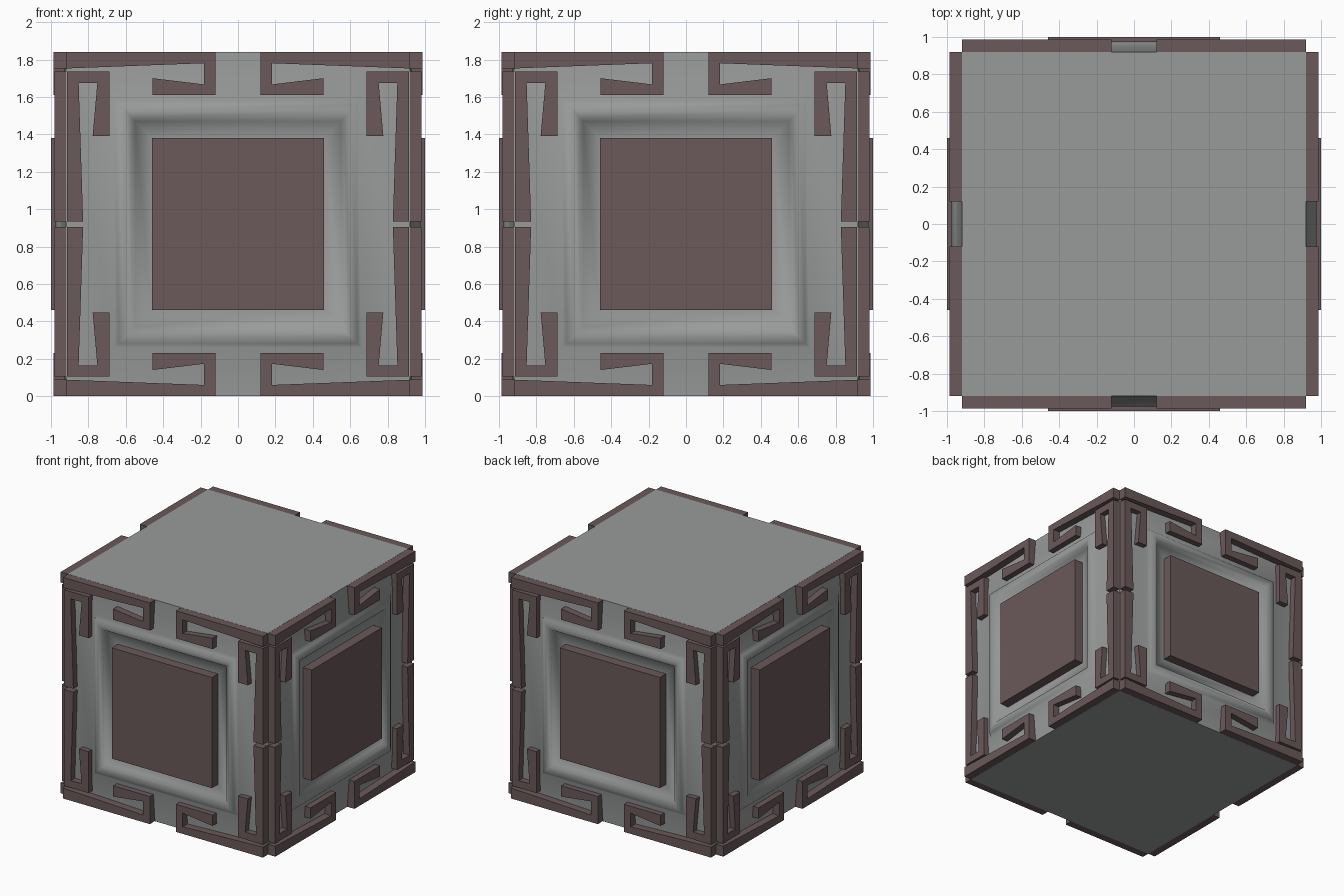
import bpy, bmesh
from math import pi
from mathutils import Matrix, Vector

if "Cube" in bpy.data.objects:
    bpy.data.objects.remove(bpy.data.objects["Cube"])

H = 0.92  # half width of the body; also height of its centre


def material(name, rgb):
    m = bpy.data.materials.new(name)
    m.diffuse_color = (*rgb, 1)
    m.use_nodes = True
    m.node_tree.nodes["Principled BSDF"].inputs["Base Color"].default_value = m.diffuse_color
    return m


brown = material("brown_trim", (0.145, 0.1, 0.1))
grey = material("dark_grey", (0.315, 0.33, 0.322))


def make_object(name, bm, mat):
    bmesh.ops.recalc_face_normals(bm, faces=bm.faces[:])
    me = bpy.data.meshes.new(name)
    bm.to_mesh(me)
    bm.free()
    ob = bpy.data.objects.new(name, me)
    bpy.context.collection.objects.link(ob)
    me.materials.append(mat)
    return ob


def place(side, u, depth, v):
    """Point on one of four sides: u sideways, depth outward, v up from the centre."""
    return Matrix.Rotation(side * pi / 2, 3, 'Z') @ Vector((u, -depth, v + H))


def plate(bm, side, outline, d0, d1, su=1, sv=1):
    """Extrude a flat outline outward from a side, optionally mirrored."""
    rings = [[bm.verts.new(place(side, u * su, d, v * sv)) for u, v in outline]
             for d in (d0, d1)]
    n = len(outline)
    for r in rings:
        bm.faces.new(r)
    for i in range(n):
        j = (i + 1) % n
        bm.faces.new((rings[0][i], rings[0][j], rings[1][j], rings[1][i]))


# Grey body: each side swells gently up to a square frame around a shallow recess
profile = [(H, H), (0.66, 0.94), (0.638, 0.962), (0.605, 0.977),
           (0.567, 0.962), (0.55, 0.935), (0.46, 0.92)]
corners = [(-1, -1), (1, -1), (1, 1), (-1, 1)]
bm = bmesh.new()
for side in range(4):
    rings = [[bm.verts.new(place(side, a * r, d, b * r)) for a, b in corners]
             for r, d in profile]
    for r0, r1 in zip(rings, rings[1:]):
        for i in range(4):
            j = (i + 1) % 4
            bm.faces.new((r0[i], r0[j], r1[j], r1[i]))
    bm.faces.new(rings[-1])
for z in (0, 2 * H):
    bm.faces.new([bm.verts.new((a * H, b * H, z)) for a, b in corners])
bmesh.ops.remove_doubles(bm, verts=bm.verts[:], dist=1e-4)
body = make_object("body", bm, grey)
bpy.context.view_layer.objects.active = body
body.select_set(True)
bpy.ops.object.shade_smooth_by_angle(angle=1.0)

# Hooked trim outlines for the upper right quarter of a side
edge_hook = [(0.92, 0.919), (0.12, 0.919), (0.12, 0.69), (0.457, 0.69),
             (0.457, 0.78), (0.183, 0.747), (0.183, 0.86), (0.92, 0.832)]
post_hook = [(0.915, 0.815), (0.688, 0.815), (0.688, 0.472), (0.777, 0.472),
             (0.752, 0.755), (0.852, 0.755), (0.828, 0.015), (0.915, 0.015)]
square = [(a * 0.46, b * 0.46) for a, b in corners]

for side, label in enumerate(("front", "right", "back", "left")):
    # Central raised panel
    bm = bmesh.new()
    plate(bm, side, square, 0.91, 1.0)
    make_object(label + "_panel", bm, brown)

    # Horizontal and upright trims, mirrored into four quarters
    for part, outline, depth in (("edge_trim", edge_hook, 0.987),
                                 ("corner_trim", post_hook, 0.98)):
        bm = bmesh.new()
        for su, sv in corners:
            plate(bm, side, outline, 0.91, depth, su, sv)
        make_object(f"{label}_{part}", bm, brown)
